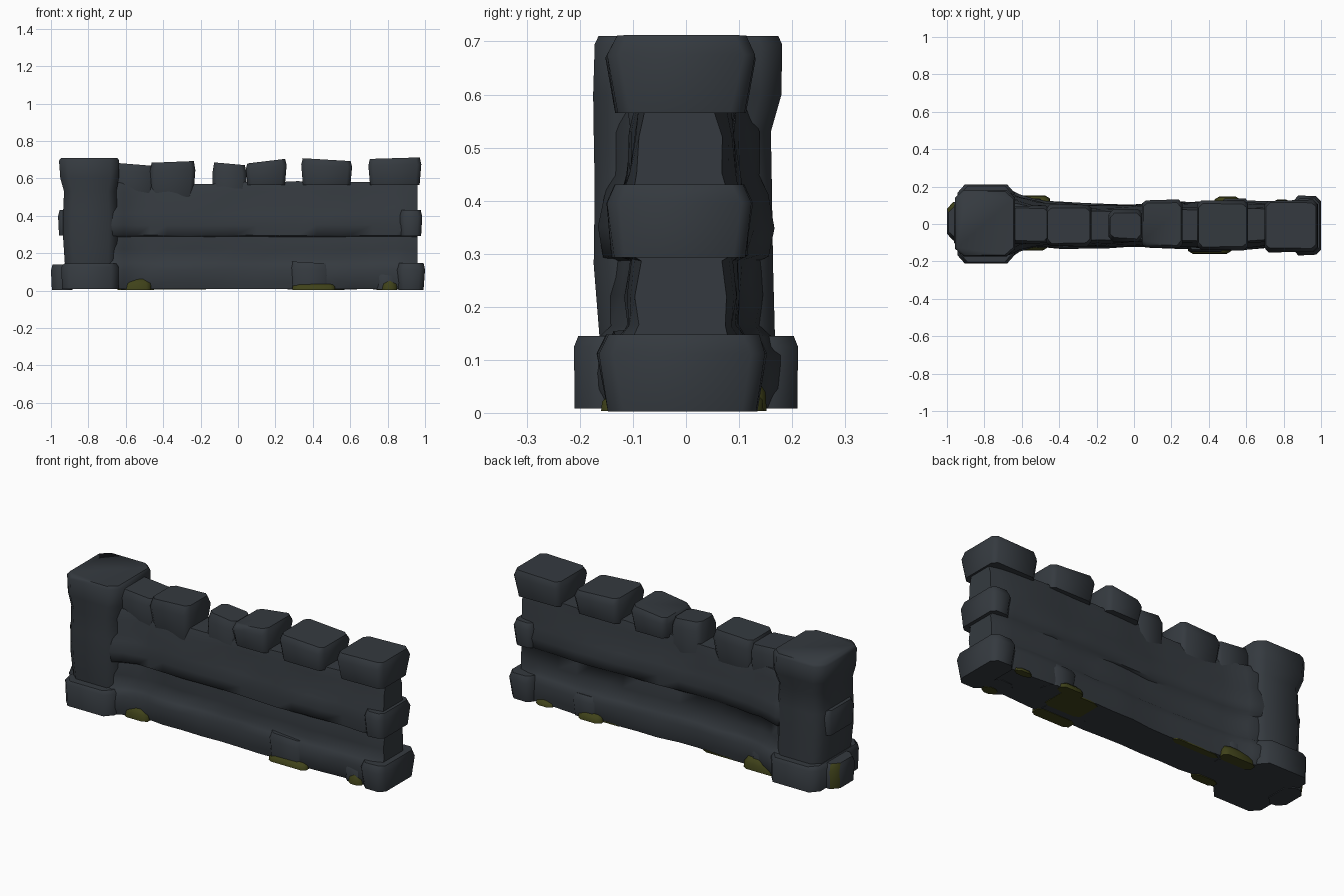
import bpy, bmesh, math, random
from mathutils import Vector

random.seed(4)


def material(name, rgb):
    m = bpy.data.materials.new(name)
    m.diffuse_color = (*rgb, 1)
    return m


STONE = material("dark slate stone", (0.035, 0.042, 0.050))
MOSS = material("olive moss", (0.050, 0.054, 0.010))


def loft(name, rings, angle=42, moss=None):
    """Skin closed rings of points, cap both ends; moss(centre) picks mossy faces."""
    bm = bmesh.new()
    vs = [[bm.verts.new(p) for p in r] for r in rings]
    n = len(vs[0])
    for a, b in zip(vs, vs[1:]):
        for i in range(n):
            j = (i + 1) % n
            bm.faces.new((a[i], a[j], b[j], b[i]))
    bm.faces.new(vs[0][::-1])
    bm.faces.new(vs[-1])
    bmesh.ops.recalc_face_normals(bm, faces=bm.faces)
    for f in bm.faces:
        if moss and moss(f.calc_center_median()):
            f.material_index = 1
    me = bpy.data.meshes.new(name)
    bm.to_mesh(me)
    bm.free()
    me.materials.append(STONE)
    me.materials.append(MOSS)
    ob = bpy.data.objects.new(name, me)
    bpy.context.collection.objects.link(ob)
    bpy.ops.object.select_all(action='DESELECT')
    ob.select_set(True)
    bpy.context.view_layer.objects.active = ob
    bpy.ops.object.shade_smooth_by_angle(angle=math.radians(angle))
    return ob


def ring(x0, x1, y0, y1, z, cx, cy, tilt=0.0):
    """Rectangle with cut corners at height z, tilted along x."""
    pts = [(x0 + cx, y0), (x1 - cx, y0), (x1, y0 + cy), (x1, y1 - cy),
           (x1 - cx, y1), (x0 + cx, y1), (x0, y1 - cy), (x0, y0 + cy)]
    xm = (x0 + x1) / 2
    return [Vector((x, y, z + tilt * (x - xm))) for x, y in pts]


def stone(name, x, y, z, flare=0.012, tilt=0.0, cut=0.02, moss=None):
    """Rough block: narrow foot, widest near the top, slightly domed top edge."""
    (x0, x1), (y0, y1), (z0, z1) = x, y, z
    rings = []
    for t, inset in [(0, flare), (0.75, 0), (1, 0.016)]:
        r = ring(x0 + inset * 0.5, x1 - inset * 0.5, y0 + inset, y1 - inset,
                 z0 + t * (z1 - z0), cut, cut, tilt * t)
        for p in r:
            p.y += random.uniform(-0.004, 0.004)
        rings.append(r)
    return loft(name, rings, 52, moss)


# Wall body: coursed cross-section carried along x
PROFILE = [(0.008, 0.113), (0.045, 0.122), (0.11, 0.124), (0.145, 0.112), (0.165, 0.098),
           (0.22, 0.101), (0.288, 0.094), (0.296, 0.110), (0.35, 0.116), (0.41, 0.108),
           (0.45, 0.097), (0.52, 0.092), (0.57, 0.080)]
# x, width scale, sideways shift, height shift of the top
STATIONS = [(-0.92, 0.80, 0.005, 0), (-0.85, 0.95, 0, 0), (-0.665, 1.46, 0, 0.01),
            (-0.61, 1.22, 0.005, 0.005), (-0.54, 1.06, 0.003, 0), (-0.47, 1.0, 0.0, 0),
            (-0.38, 1.0, -0.006, 0), (-0.26, 0.97, -0.01, 0), (-0.14, 0.95, -0.012, 0),
            (-0.02, 0.92, -0.010, 0.01), (0.10, 0.98, -0.005, 0.01), (0.22, 1.0, -0.005, 0.01),
            (0.32, 1.03, -0.008, 0.015), (0.42, 1.05, -0.008, 0.01), (0.52, 1.06, -0.006, 0.01),
            (0.60, 1.06, -0.004, 0.01), (0.72, 1.0, -0.004, 0.01), (0.84, 1.0, -0.008, 0),
            (0.90, 0.96, -0.010, 0), (0.96, 0.82, -0.010, 0)]

rings = []
for x, s, dy, dz in STATIONS:
    def side(sign):
        out = []
        for z, h in PROFILE:
            wob = random.uniform(-0.005, 0.005)
            zz = z + (dz if z > 0.5 else random.uniform(-0.003, 0.003) if z > 0.02 else 0)
            out.append(Vector((x, sign * (h * s + wob) + dy, zz)))
        return out
    rings.append(side(-1) + side(1)[::-1])
loft("wall_body", rings, 62)

# Pillar: wide foot, plain shaft, slightly overhanging cap
SHAFT = [(0.13, -0.925, -0.65, -0.162, 0.168), (0.28, -0.935, -0.645, -0.174, 0.164),
         (0.42, -0.935, -0.645, -0.172, 0.162), (0.53, -0.93, -0.65, -0.174, 0.160),
         (0.60, -0.95, -0.637, -0.175, 0.180), (0.695, -0.957, -0.635, -0.172, 0.181),
         (0.71, -0.945, -0.645, -0.165, 0.174)]
loft("pillar_shaft", [ring(x0, x1, y0, y1, z, 0.045, 0.04)
                      for z, x0, x1, y0, y1 in SHAFT], 50)
FOOT = [(0.008, -0.94, -0.64, 0.21), (0.125, -0.945, -0.638, 0.211), (0.145, -0.93, -0.65, 0.203)]
loft("pillar_foot", [ring(x0, x1, -h, h, z, 0.04, 0.045) for z, x0, x1, h in FOOT], 50)

# Stones along the top: the first three grow out of the wall, the rest overhang it
TOP = [((-0.66, -0.45), (-0.105, 0.10), (0.52, 0.675), -0.08, 0.008),
       ((-0.47, -0.228), (-0.118, 0.105), (0.50, 0.688), 0.04, 0.022),
       ((-0.135, 0.045), (-0.092, 0.074), (0.50, 0.678), -0.09, 0.0),
       ((0.042, 0.26), (-0.128, 0.130), (0.565, 0.692), 0.12, 0.018),
       ((0.338, 0.61), (-0.138, 0.125), (0.565, 0.700), -0.06, 0.018),
       ((0.697, 0.98), (-0.148, 0.127), (0.565, 0.708), 0.03, 0.018)]
for i, (x, y, z, tilt, flare) in enumerate(TOP):
    stone(f"top_stone_{i + 1}", x, y, z, flare, tilt, 0.022)

# Protruding end stones
stone("right_base_stone", (0.85, 1.0), (-0.165, 0.152), (0.003, 0.148), 0.016, 0, 0.028)
stone("right_middle_stone", (0.865, 0.985), (-0.15, 0.125), (0.293, 0.43), 0.012, 0, 0.022)
stone("left_base_stone", (-1.0, -0.88), (-0.09, 0.115), (0.004, 0.14), 0.01, 0, 0.035,
      lambda c: c.x < -0.96 and c.y > 0.07)
stone("left_middle_stone", (-0.962, -0.88), (-0.12, 0.12), (0.295, 0.43), 0.01, 0, 0.02)

# Base stones standing proud of the lower course
stone("front_base_stone", (0.26, 0.51), (-0.150, 0.0), (0.006, 0.15), 0.008, -0.06, 0.045)
stone("front_base_stone_small", (0.72, 0.87), (-0.138, 0.0), (0.006, 0.10), 0.006, 0.0, 0.04)
stone("back_base_stone", (0.44, 0.64), (0.0, 0.136), (0.006, 0.13), 0.01, 0.0, 0.045)
stone("back_base_stone_left", (-0.63, -0.46), (0.0, 0.138), (0.006, 0.12), 0.008, 0.0, 0.045)

# Moss pads creeping up the foot of the wall: x range, side, reach, height
PADS = [(-0.61, -0.465, -1, 0.143, 0.062), (0.29, 0.52, -1, 0.160, 0.036),
        (0.77, 0.85, -1, 0.147, 0.060), (-0.645, -0.45, 1, 0.152, 0.065),
        (0.43, 0.57, 1, 0.146, 0.042), (0.74, 0.84, 1, 0.130, 0.032)]
for i, (x0, x1, s, d, h) in enumerate(PADS):
    rs = []
    for z, k in ((0.004, 0), (h * 0.6, 0.002), (h, 0.018)):
        y0, y1 = sorted((s * 0.09, s * (d - k)))
        rs.append(ring(x0 + k, x1 - k, y0, y1, z, 0.025, 0.015))
    loft(f"moss_pad_{i + 1}", rs, 60, lambda c: True)

# Thin moss sheets under the wall
for i, (x0, x1, y0, y1) in enumerate([(0.31, 0.53, -0.05, 0.11), (-0.45, -0.17, 0.07, 0.108)]):
    loft(f"moss_underside_{i + 1}", [ring(x0, x1, y0, y1, z, 0.03, 0.015)
                                     for z in (0.005, 0.012)], 30, lambda c: True)
